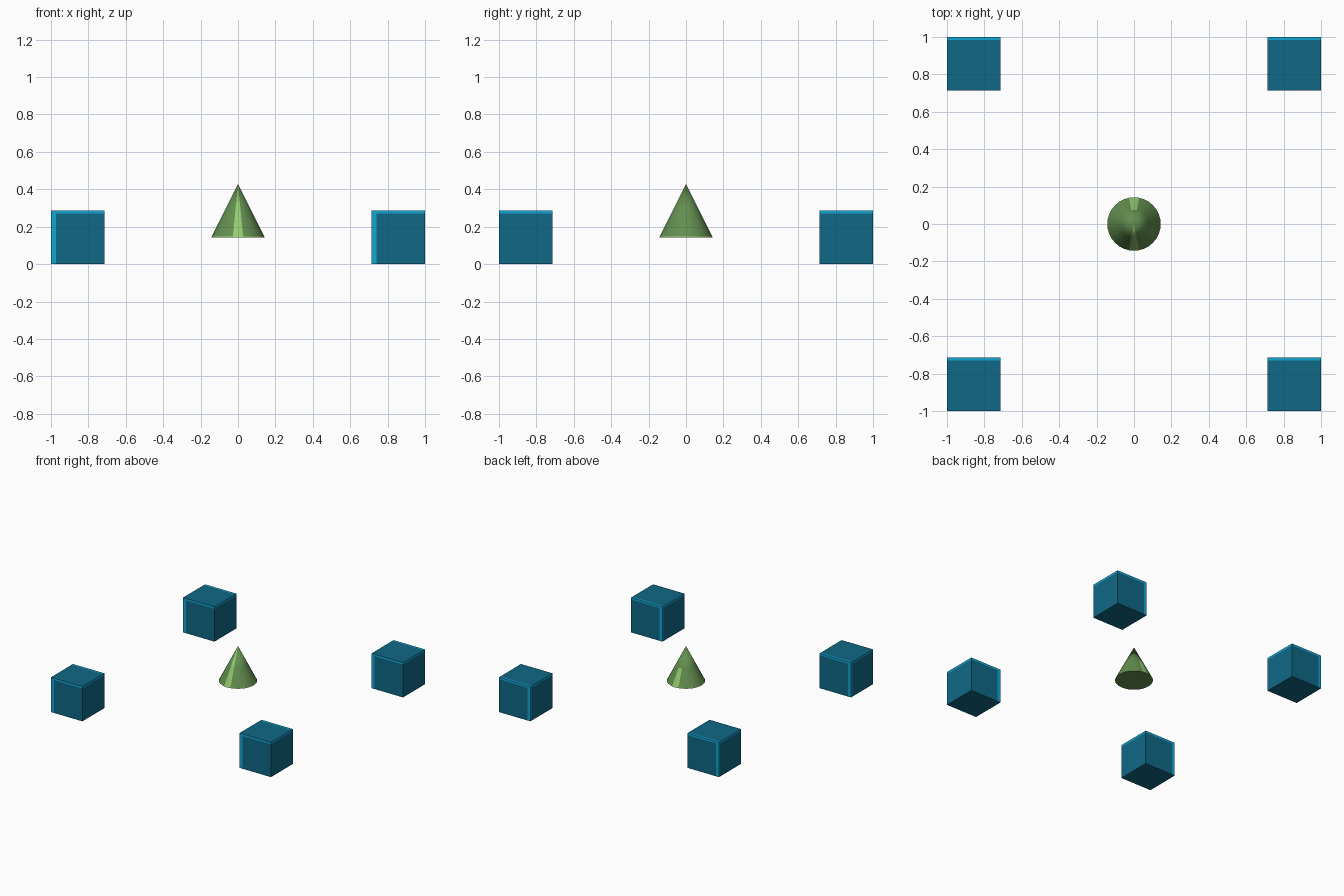
import bpy, bmesh, math
from mathutils import Vector

if "Cube" in bpy.data.objects:
    bpy.data.objects.remove(bpy.data.objects["Cube"])

U = 1 / 7  # half the side of a cube


def material(name, rgb):
    m = bpy.data.materials.new(name)
    m.diffuse_color = (*rgb, 1)
    m.use_nodes = True
    m.node_tree.nodes["Principled BSDF"].inputs["Base Color"].default_value = m.diffuse_color
    return m


teal = material("deep_teal", (0.005, 0.14, 0.24))
cyan = material("bright_cyan", (0.006, 0.38, 0.65))
green = material("leaf_green", (0.125, 0.27, 0.08))
light_green = material("light_green", (0.30, 0.60, 0.17))


def cut(bm, co, no):
    bmesh.ops.bisect_plane(bm, geom=bm.verts[:] + bm.edges[:] + bm.faces[:],
                           plane_co=co, plane_no=no)


def finish(bm, name, mats, loc):
    me = bpy.data.meshes.new(name)
    bm.to_mesh(me)
    bm.free()
    for m in mats:
        me.materials.append(m)
    ob = bpy.data.objects.new(name, me)
    ob.location = loc
    bpy.context.collection.objects.link(ob)
    return ob


# Corner cubes with bright edge strips
def corner_cube(name, x, y):
    bm = bmesh.new()
    bmesh.ops.create_cube(bm, size=2 * U)
    top, side, back = U - 0.016, -U + 0.027, U - 0.016
    cut(bm, (0, 0, top), (0, 0, 1))
    cut(bm, (side, 0, 0), (1, 0, 0))
    cut(bm, (0, back, 0), (0, 1, 0))
    for f in bm.faces:
        c, n = f.calc_center_median(), f.normal
        upright = abs(n.z) < 0.5
        strip = (upright and c.z > top
                 or abs(n.y) > 0.5 and c.x < side
                 or n.x < -0.5 and c.y > back
                 or n.z > 0.5 and c.y > back)
        f.material_index = int(strip)
    finish(bm, name, (teal, cyan), (x, y, U))


for sx, side_name in ((-1, "left"), (1, "right")):
    for sy, end_name in ((-1, "front"), (1, "back")):
        corner_cube(f"{end_name}_{side_name}_cube", sx * (1 - U), sy * (1 - U))

# Central floating cone with a light wedge on the front and a short one behind
bm = bmesh.new()
bmesh.ops.create_cone(bm, cap_ends=True, segments=32, radius1=U, radius2=0, depth=2 * U)
bmesh.ops.remove_doubles(bm, verts=bm.verts[:], dist=1e-5)
cut(bm, (0, 0, -U + 0.005), (0, 0, 1))
cut(bm, (0, 0, -0.01), (0, 0, 1))
bm.normal_update()
for f in bm.faces:
    c, n = f.calc_center_median(), f.normal
    if n.z < -0.5:
        continue
    narrow = abs(n.x) < 0.19 * math.hypot(n.x, n.y)
    if narrow and (n.y < 0 or c.z < -0.01) or c.z < -U + 0.005:
        f.material_index = 1
cone = finish(bm, "centre_cone", (green, light_green), (0, 0, 2 * U))
bpy.context.view_layer.objects.active = cone
cone.select_set(True)
bpy.ops.object.shade_smooth_by_angle(angle=math.radians(40))
